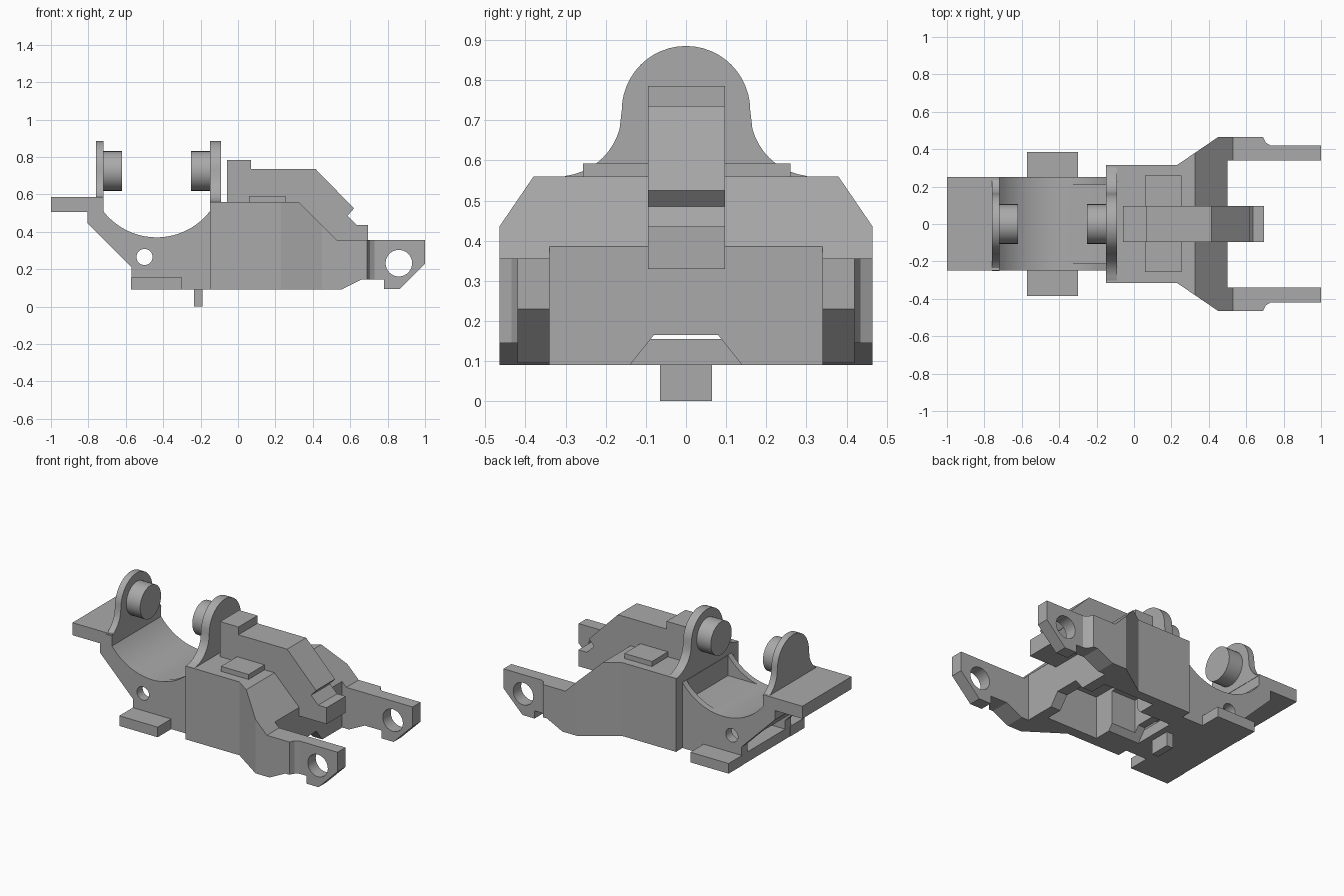
import bpy
import bmesh
from math import sin, cos, pi, radians, atan2
from mathutils import Vector

old = bpy.data.objects.get("Cube")
if old:
    bpy.data.objects.remove(old, do_unlink=True)

grey = bpy.data.materials.new("plain grey")
grey.use_nodes = True
GREY = (0.4, 0.4, 0.4, 1)
grey.diffuse_color = GREY
grey.node_tree.nodes["Principled BSDF"].inputs["Base Color"].default_value = GREY

AXES = {"x": lambda a, b, d: (d, a, b),
        "y": lambda a, b, d: (a, d, b),
        "z": lambda a, b, d: (a, b, d)}


def prism(name, outline, axis, lo, hi):
    """Extrude a flat outline along an axis from lo to hi."""
    place = AXES[axis]
    bm = bmesh.new()
    base = bm.faces.new([bm.verts.new(place(a, b, lo)) for a, b in outline])
    out = bmesh.ops.extrude_face_region(bm, geom=[base])
    verts = [g for g in out["geom"] if isinstance(g, bmesh.types.BMVert)]
    bmesh.ops.translate(bm, verts=verts, vec=Vector(place(0, 0, hi - lo)))
    bmesh.ops.recalc_face_normals(bm, faces=bm.faces)
    mesh = bpy.data.meshes.new(name)
    bm.to_mesh(mesh)
    bm.free()
    mesh.materials.append(grey)
    obj = bpy.data.objects.new(name, mesh)
    bpy.context.collection.objects.link(obj)
    return obj


def rect(a0, a1, b0, b1):
    return [(a0, b0), (a1, b0), (a1, b1), (a0, b1)]


def arc(ca, cb, r, start, end, n):
    steps = [start + (end - start) * i / n for i in range(n + 1)]
    return [(ca + r * cos(t), cb + r * sin(t)) for t in steps]


def circle(ca, cb, r, n=32):
    return arc(ca, cb, r, 0, 2 * pi, n)[:-1]


def boolean(obj, tool, operation="DIFFERENCE"):
    """Apply a boolean and throw the tool away."""
    tool.hide_render = True
    mod = obj.modifiers.new("cut", "BOOLEAN")
    mod.operation = operation
    mod.solver = "EXACT"
    mod.object = tool
    bpy.context.view_layer.objects.active = obj
    bpy.ops.object.modifier_apply(modifier=mod.name)
    bpy.data.objects.remove(tool, do_unlink=True)


def mirrored(half):
    return half + [(a, -b) for a, b in reversed(half)]


# Main housing with the two fork arms: side profile crossed with plan
side = [(-0.15, 0.09), (0.55, 0.09), (0.66, 0.145), (0.78, 0.145), (0.78, 0.095),
        (0.865, 0.095), (1, 0.23), (1, 0.355), (0.53, 0.355), (0.325, 0.56), (-0.15, 0.56)]
plan = mirrored([(-0.15, 0.315), (0.23, 0.315), (0.45, 0.465), (0.69, 0.465), (0.705, 0.435),
                 (0.73, 0.42), (1.1, 0.42), (1.1, 0.34), (0.5, 0.34)])
housing = prism("housing_and_fork", side, "y", -0.6, 0.6)
boolean(housing, prism("plan_tool", plan, "z", 0, 1), "INTERSECT")
boolean(housing, prism("fork_hole_tool", circle(0.86, 0.232, 0.071), "y", -0.6, 0.6))

# Hollow underside, narrower at the rear, with a notch through the front wall
boolean(housing, prism("wide_cavity_tool", rect(0.07, 0.43, -0.25, 0.25), "z", 0, 0.36))
boolean(housing, prism("narrow_cavity_tool", rect(-0.1, 0.1, -0.11, 0.11), "z", 0, 0.34))
notch = mirrored([(0.05, 0.172), (0.165, 0.08)])
notch = [(-0.172, 0.05), (-0.08, 0.165), (0.08, 0.165), (0.172, 0.05)]
boolean(housing, prism("notch_tool", notch, "x", -0.2, 0.6))

# Cradle with a round seat and a shelf at its end
seat_start = atan2(0.51 - 0.73, -0.285)
seat_end = atan2(0.51 - 0.73, 0.285)
cradle_side = ([(-1, 0.585), (-0.72, 0.585)]
               + arc(-0.435, 0.73, 0.36, seat_start, seat_end, 24)
               + [(-0.15, 0.09), (-0.57, 0.09), (-0.57, 0.21), (-0.805, 0.445),
                  (-0.805, 0.505), (-1, 0.505)])
cradle = prism("cradle", cradle_side, "y", -0.248, 0.25)
boolean(cradle, prism("seat_recess_tool", rect(-0.365, -0.151, -0.21, 0.21), "z", 0.379, 0.7))
boolean(cradle, prism("tunnel_tool", rect(-0.9, 0, -0.19, 0.19), "z", 0.155, 0.32))
boolean(cradle, prism("pin_hole_tool", circle(-0.5, 0.265, 0.043), "y", -0.6, 0.6))

# Side tabs and the small peg under the floor
for word, s in (("left", 1), ("right", -1)):
    lo, hi = sorted((s * 0.24, s * 0.385))
    prism(word + "_side_tab", rect(-0.572, -0.3, 0.09, 0.155), "y", lo, hi)
prism("bottom_peg", rect(-0.235, -0.19, 0, 0.1), "y", -0.065, 0.065)

# Round-topped ears with flared feet, each carrying a stub
dome = arc(0, 0.725, 0.16, 0, pi, 24)
flare = arc(0.32, 0.72, 0.16, radians(270), radians(195), 10)


def ear(name, x0, x1, foot, limit):
    right = [(min(y, limit), z) for y, z in flare if z >= foot and y <= limit]
    right = [(limit, foot)] + right
    outline = right + dome + [(-y, z) for y, z in reversed(right)]
    return prism(name, outline, "x", x0, x1)


ear("outer_ear", -0.76, -0.718, 0.575, 0.25)
ear("inner_ear", -0.15, -0.092, 0.555, 0.313)
prism("outer_stub", circle(0, 0.725, 0.106), "x", -0.72, -0.62)
prism("inner_stub", circle(0, 0.725, 0.106), "x", -0.25, -0.148)

# Centre rib with its hooked nose, and the pad it crosses
rib = [(-0.06, 0.55), (-0.06, 0.785), (0.07, 0.785), (0.07, 0.735), (0.415, 0.735),
       (0.62, 0.525), (0.585, 0.485), (0.635, 0.435), (0.695, 0.435), (0.695, 0.33),
       (0.49, 0.33), (0.49, 0.37), (0.31, 0.55)]
prism("centre_rib", rib, "y", -0.095, 0.097)
prism("top_pad", rect(0.06, 0.255, -0.257, 0.26), "z", 0.55, 0.592)

# Smooth the round surfaces and keep the edges sharp
bpy.ops.object.select_all(action="DESELECT")
for obj in bpy.context.scene.objects:
    if obj.type == "MESH" and grey.name in obj.data.materials:
        obj.select_set(True)
        bpy.context.view_layer.objects.active = obj
bpy.ops.object.shade_smooth_by_angle(angle=radians(25))
